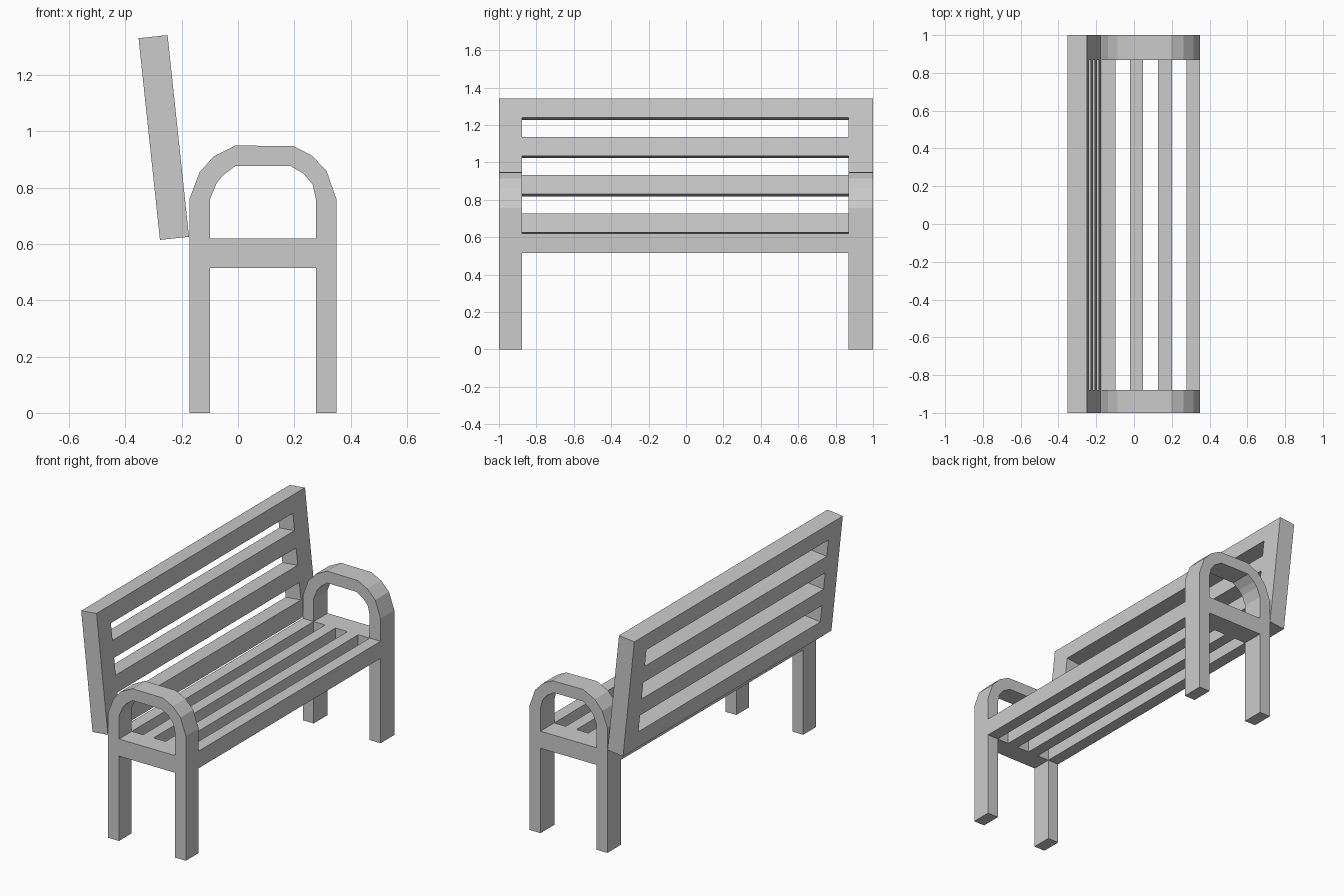
import bpy
import bmesh
from mathutils import Vector

if "Cube" in bpy.data.objects:
    bpy.data.objects.remove(bpy.data.objects["Cube"])


def prism(name, profile, y0, y1):
    """Extrude an (x, z) outline from y0 to y1."""
    bm = bmesh.new()
    face = bm.faces.new([bm.verts.new((x, y0, z)) for x, z in profile])
    ext = bmesh.ops.extrude_face_region(bm, geom=[face])
    for v in ext["geom"]:
        if isinstance(v, bmesh.types.BMVert):
            v.co.y = y1
    bmesh.ops.recalc_face_normals(bm, faces=bm.faces)
    mesh = bpy.data.meshes.new(name)
    bm.to_mesh(mesh)
    bm.free()
    obj = bpy.data.objects.new(name, mesh)
    bpy.context.collection.objects.link(obj)
    return obj


def rect(x0, x1, z0, z1):
    return [(x0, z0), (x1, z0), (x1, z1), (x0, z1)]


# Y ranges of the two end frames, and the span between them
ENDS = {"left": (-1.0, -0.878), "right": (0.868, 1.0)}
INNER = (-0.878, 0.868)
SEAT_Z = (0.515, 0.619)

# Legs and arched armrest as one inverted U
outer = [(-0.172, 0), (-0.172, 0.76), (-0.137, 0.853), (-0.087, 0.91),
         (-0.009, 0.949), (0.197, 0.947), (0.261, 0.914), (0.314, 0.86),
         (0.35, 0.757), (0.35, 0)]
inner = [(0.277, 0), (0.277, 0.757), (0.265, 0.81), (0.233, 0.849),
         (0.187, 0.876), (-0.009, 0.877), (-0.053, 0.843), (-0.076, 0.815),
         (-0.099, 0.76), (-0.099, 0)]
for side, (y0, y1) in ENDS.items():
    prism(f"{side}_legs_and_armrest", outer + inner, y0, y1)
    prism(f"{side}_seat_rail", rect(-0.099, 0.277, *SEAT_Z), y0, y1)

# Seat slats
for i, (x0, x1) in enumerate([(-0.172, -0.099), (-0.022, 0.048),
                              (0.128, 0.2), (0.277, 0.35)]):
    prism(f"seat_slat_{i + 1}", rect(x0, x1, *SEAT_Z), *INNER)

# Leaning backrest: bottom and top edges of its section, rear then front
rear_low, front_low = Vector((-0.277, 0.614)), Vector((-0.174, 0.625))
rear_top, front_top = Vector((-0.353, 1.33)), Vector((-0.25, 1.341))


def back_section(t0, t1):
    return [rear_low.lerp(rear_top, t0), front_low.lerp(front_top, t0),
            front_low.lerp(front_top, t1), rear_low.lerp(rear_top, t1)]


for side, (y0, y1) in ENDS.items():
    prism(f"{side}_back_post", back_section(0, 1), y0, y1)
for i in range(4):
    prism(f"back_slat_{i + 1}", back_section(2 * i / 7, (2 * i + 1) / 7), *INNER)
